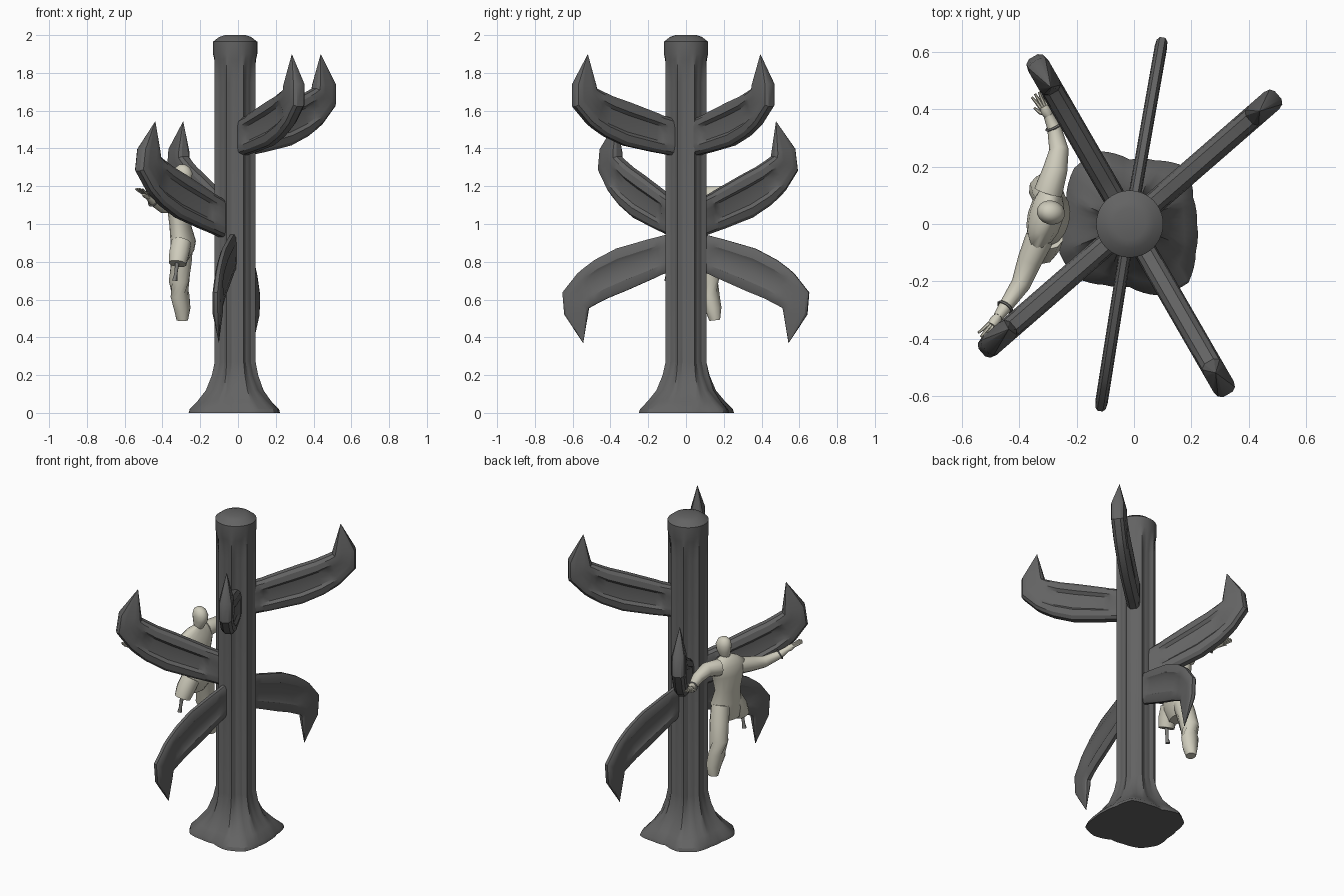
import bpy, bmesh
from math import sin, cos, radians, pi
from mathutils import Vector, Matrix

if "Cube" in bpy.data.objects:
    bpy.data.objects.remove(bpy.data.objects["Cube"])


def material(name, rgb):
    m = bpy.data.materials.new(name)
    m.use_nodes = True
    m.diffuse_color = (*rgb, 1)
    m.node_tree.nodes["Principled BSDF"].inputs["Base Color"].default_value = (*rgb, 1)
    return m


BARK = material("dark grey bark", (0.125, 0.125, 0.125))
CREAM = material("pale cream", (0.62, 0.6, 0.5))
BONE = material("grey bone", (0.2, 0.2, 0.19))
CENTRE = Vector((-0.015, 0, 0))


def finish(name, bm, mat, angle=35):
    bmesh.ops.recalc_face_normals(bm, faces=bm.faces)
    mesh = bpy.data.meshes.new(name)
    bm.to_mesh(mesh)
    bm.free()
    mesh.materials.append(mat)
    ob = bpy.data.objects.new(name, mesh)
    bpy.context.collection.objects.link(ob)
    bpy.ops.object.select_all(action='DESELECT')
    ob.select_set(True)
    bpy.context.view_layer.objects.active = ob
    bpy.ops.object.shade_smooth_by_angle(angle=radians(angle))
    return ob


def loft(name, rings, mat, angle=35):
    """Skin a closed body over rings that have equal point counts."""
    bm = bmesh.new()
    loops = [[bm.verts.new(p) for p in ring] for ring in rings]
    n = len(loops[0])
    for a, b in zip(loops, loops[1:]):
        for i in range(n):
            j = (i + 1) % n
            bm.faces.new((a[i], a[j], b[j], b[i]))
    bm.faces.new(loops[0])
    bm.faces.new(loops[-1])
    return finish(name, bm, mat, angle)


def limb(name, points, radii, mat=CREAM, sides=10):
    """Round tube along a path, one radius per point."""
    pts = [Vector(p) for p in points]
    rings = []
    for i, p in enumerate(pts):
        along = pts[min(i + 1, len(pts) - 1)] - pts[max(i - 1, 0)]
        q = along.to_track_quat('Z', 'Y')
        rings.append([p + q @ Vector((radii[i] * cos(2 * pi * k / sides),
                                      radii[i] * sin(2 * pi * k / sides), 0))
                      for k in range(sides)])
    return loft(name, rings, mat, 50)


def body(name, sections, turn, sides=16):
    """Upright body of ellipses: x, y, z, half depth, half width."""
    rot = Matrix.Rotation(radians(turn), 3, 'Z')
    rings = [[Vector((x, y, z)) + rot @ Vector((d * cos(2 * pi * k / sides),
                                                w * sin(2 * pi * k / sides), 0))
              for k in range(sides)] for x, y, z, d, w in sections]
    return loft(name, rings, CREAM, 50)


# Trunk: flared irregular foot, eight flutes, shallow domed top
FOOT = [.235, .24, .28, .24, .225, .275, .275, .24,
        .235, .265, .265, .23, .22, .27, .29, .25]
LEVELS = [(0, 1), (.02, .96), (.06, .68), (.12, .34), (.2, .11), (.27, 0),
          (1.75, 0), (1.82, 0), (1.87, 0), (1.9, 0), (1.965, 0)]
SEGMENTS = 64


def trunk_radius(k, z, flare):
    i, t = divmod(k / SEGMENTS * len(FOOT), 1)
    foot = FOOT[int(i)] * (1 - t) + FOOT[(int(i) + 1) % len(FOOT)] * t
    radius = .117 + (foot - .117) * flare
    across = abs((k + 4) % 8 - 4) / 4          # 0 in a flute, 1 on a rib
    start = min(max((z - .01) / .12, 0), 1)
    end = min(max((1.9 - z) / .15, 0), 1) ** .6
    return radius - .017 * min(1, (1 - across) * 2) * start * end


def trunk_ring(z, radius_of):
    return [CENTRE + Vector((radius_of(k) * cos(2 * pi * k / SEGMENTS),
                             radius_of(k) * sin(2 * pi * k / SEGMENTS), z))
            for k in range(SEGMENTS)]


rings = [trunk_ring(z, lambda k: trunk_radius(k, z, f)) for z, f in LEVELS]
rings += [trunk_ring(1.99, lambda k: .085), trunk_ring(2.0, lambda k: .055)]
loft("trunk", rings, BARK, 30)

# Branch stations: top r, top z, bottom r, bottom z, groove amount
STATIONS = [(-.05, .19, -.05, -.01, 0), (.03, .215, .03, .005, 0),
            (.05, .22, .06, .01, .7), (.08, .232, .1, .016, 1),
            (.25, .29, .28, .05, 1), (.35, .32, .4, .1, 1),
            (.4, .34, .465, .14, .7), (.425, .35, .5, .165, 0),
            (.45, .36, .59, .26, 0), (.455, .375, .59, .38, 0)]
TIP = (.5, .54)
SIDE = [(.45, -.95), (.85, -.8), (1, -.5), (.6, -.36), (.5, 0),
        (.6, .36), (1, .5), (.85, .8), (.45, .95)]


def branch(name, heading, z, tilt, flip, half, reach=.1):
    out = Vector((cos(radians(heading)), sin(radians(heading)), 0))
    side = Vector((-out.y, out.x, 0))
    c, s = cos(radians(tilt)), sin(radians(tilt))

    def place(r, h, u):
        return (CENTRE + out * (reach + r * c - h * s) + side * u
                + Vector((0, 0, z + flip * (r * s + h * c))))

    rings = []
    for tr, tz, br, bz, groove in STATIONS:
        ring = []
        for sign, outline in ((1, SIDE), (-1, SIDE[::-1])):
            for u, v in outline:
                if u <= .6 and abs(v) < .5:
                    u = 1 + (u - 1) * groove
                t = (v + 1) / 2
                ring.append(place(br + (tr - br) * t, bz + (tz - bz) * t,
                                  sign * u * half))
        rings.append(ring)
    tip = place(*TIP, 0)
    rings.append([tip + (p - tip) * .01 for p in rings[-1]])
    loft(name, rings, BARK, 30)


branch("upper_front_branch", -60, 1.36, 0, 1, .04)
branch("upper_back_branch", 41, 1.36, 0, 1, .04)
branch("middle_front_branch", 221, .94, 8, 1, .04, .14)
branch("middle_back_branch", 120, .94, 8, 1, .04, .13)
branch("lower_front_branch", 261, .95, 5, -1, .022)
branch("lower_back_branch", 80, .95, 5, -1, .022)

# Hanging figure: torso, head and the remaining leg
body("torso", [(-.31, .01, .8, .035, .07), (-.295, .02, .86, .06, .1),
               (-.29, .02, .91, .065, .1), (-.305, .02, .99, .056, .085),
               (-.31, .025, 1.09, .062, .11), (-.312, .03, 1.15, .052, .12),
               (-.308, .035, 1.185, .035, .075), (-.3, .035, 1.205, .02, .025)], -14)
body("head", [(-.3, .035, 1.18, .022, .024), (-.295, .037, 1.205, .034, .03),
              (-.29, .04, 1.235, .047, .038), (-.29, .04, 1.27, .05, .042),
              (-.293, .04, 1.3, .038, .033), (-.295, .04, 1.315, .015, .014)], -14)
limb("whole_leg", [(-.29, .07, .9), (-.3, .1, .8), (-.312, .12, .7), (-.307, .13, .62),
                   (-.295, .145, .55), (-.295, .152, .49)],
     [.055, .056, .056, .05, .044, .03])
limb("severed_thigh", [(-.3, -.04, .9), (-.312, -.075, .84), (-.32, -.095, .79)],
     [.055, .055, .048])
limb("thigh_bone", [(-.32, -.095, .81), (-.33, -.1, .73), (-.335, -.1, .7)],
     [.012, .009, .014], BONE, 8)

# Arms, hands with splayed fingers and wrist loops
ARMS = {
    "left": ([(-.3, .11, 1.15), (-.275, .19, 1.16), (-.262, .26, 1.13),
              (-.28, .34, 1.11), (-.3, .38, 1.12)], (-.34, .46, 1.14)),
    "right": ([(-.33, -.05, 1.11), (-.365, -.13, 1.1), (-.395, -.21, 1.09),
               (-.45, -.29, 1.12), (-.475, -.325, 1.145)], (-.53, -.4, 1.19)),
}
for label, (path, fingertip) in ARMS.items():
    limb(label + "_arm", path, [.05, .043, .034, .024, .017])
    wrist, end = Vector(path[-1]), Vector(fingertip)
    reach = end - wrist
    spread = Vector((0, 0, 1)).cross(reach).normalized()
    palm = wrist + reach * .4
    limb(label + "_palm", [wrist - reach * .1, wrist + reach * .2, palm],
         [.014, .02, .015], sides=8)
    for i in range(4):
        across = spread * (i - 1.5) * .009
        limb(f"{label}_finger_{i + 1}",
             [palm + across * .8 - reach * .1, palm + across * 1.3 + reach * .3,
              end + across * 1.7 - reach * .06 * abs(i - 1.5)], [.007, .006, .004], sides=6)
    limb(label + "_thumb", [wrist, wrist + reach * .25 + spread * .022,
                            wrist + reach * .5 + spread * .032], [.008, .007, .004], sides=6)
    bpy.ops.mesh.primitive_torus_add(major_segments=20, minor_segments=6,
                                     major_radius=.027, minor_radius=.005,
                                     location=Vector(path[-2]),
                                     rotation=reach.to_track_quat('Z', 'Y').to_euler())
    bpy.context.object.name = label + "_wrist_loop"
    bpy.context.object.data.materials.append(BONE)
    bpy.ops.object.shade_smooth_by_angle(angle=radians(50))
